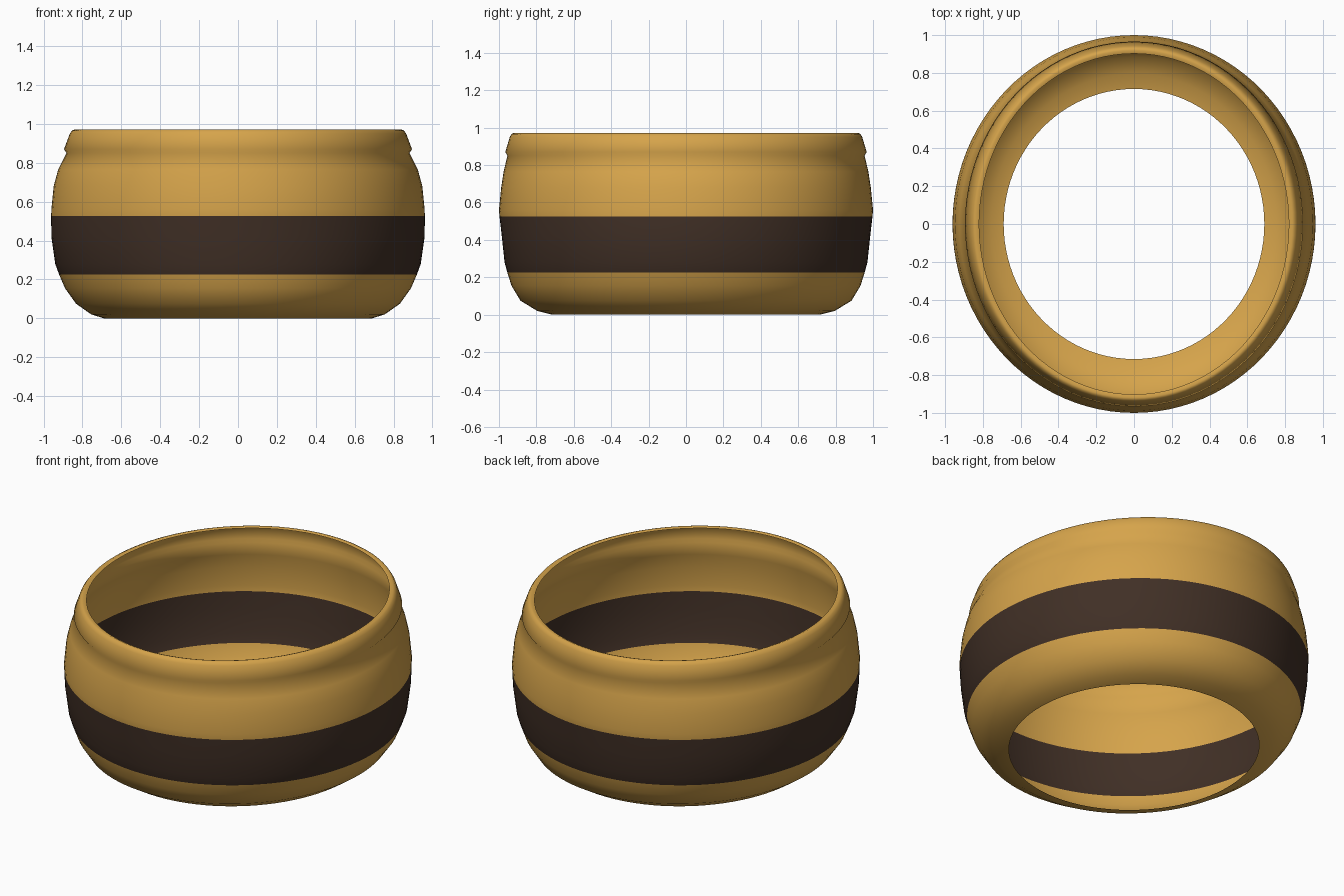
import bpy
import bmesh
import math

cube = bpy.data.objects.get("Cube")
if cube:
    bpy.data.objects.remove(cube, do_unlink=True)


def make_material(name, colour):
    mat = bpy.data.materials.new(name)
    mat.use_nodes = True
    mat.diffuse_color = colour
    bsdf = next(n for n in mat.node_tree.nodes if n.type == 'BSDF_PRINCIPLED')
    bsdf.inputs["Base Color"].default_value = colour
    return mat


gold = make_material("golden ochre", (0.67, 0.37, 0.07, 1))
brown = make_material("dark brown", (0.052, 0.029, 0.019, 1))

# Wall profile from foot to inner lip: half width, half depth, height
BAND_LOW, BAND_HIGH = 0.225, 0.525
profile = [
    (0.69, 0.715, 0.0),
    (0.755, 0.795, 0.02),
    (0.833, 0.885, 0.075),
    (0.89, 0.933, 0.155),
    (0.92, 0.955, BAND_LOW),
    (0.94, 0.97, 0.28),
    (0.96, 0.985, 0.42),
    (0.961, 0.997, BAND_HIGH),
    (0.96, 1.0, 0.56),
    (0.948, 0.988, 0.68),
    (0.925, 0.975, 0.765),
    # groove and rolled rim
    (0.882, 0.955, 0.85),
    (0.895, 0.966, 0.87),
    (0.865, 0.942, 0.95),
    (0.853, 0.933, 0.966),
    (0.838, 0.92, 0.972),
    (0.82, 0.902, 0.965),
]
SEGMENTS = 96

# Oval open wall, lofted ring by ring
bm = bmesh.new()
rings = []
for rx, ry, z in profile:
    angles = [math.tau * i / SEGMENTS for i in range(SEGMENTS)]
    rings.append([bm.verts.new((rx * math.cos(a), ry * math.sin(a), z)) for a in angles])

for low, high in zip(rings, rings[1:]):
    for i in range(SEGMENTS):
        j = (i + 1) % SEGMENTS
        face = bm.faces.new((low[i], low[j], high[j], high[i]))
        face.smooth = True
        # Dark stripe around the belly
        middle = face.calc_center_median().z
        face.material_index = int(BAND_LOW < middle < BAND_HIGH)

mesh = bpy.data.meshes.new("bowl_wall")
bm.to_mesh(mesh)
bm.free()
mesh.materials.append(gold)
mesh.materials.append(brown)
bowl = bpy.data.objects.new("bowl_wall", mesh)
bpy.context.collection.objects.link(bowl)
